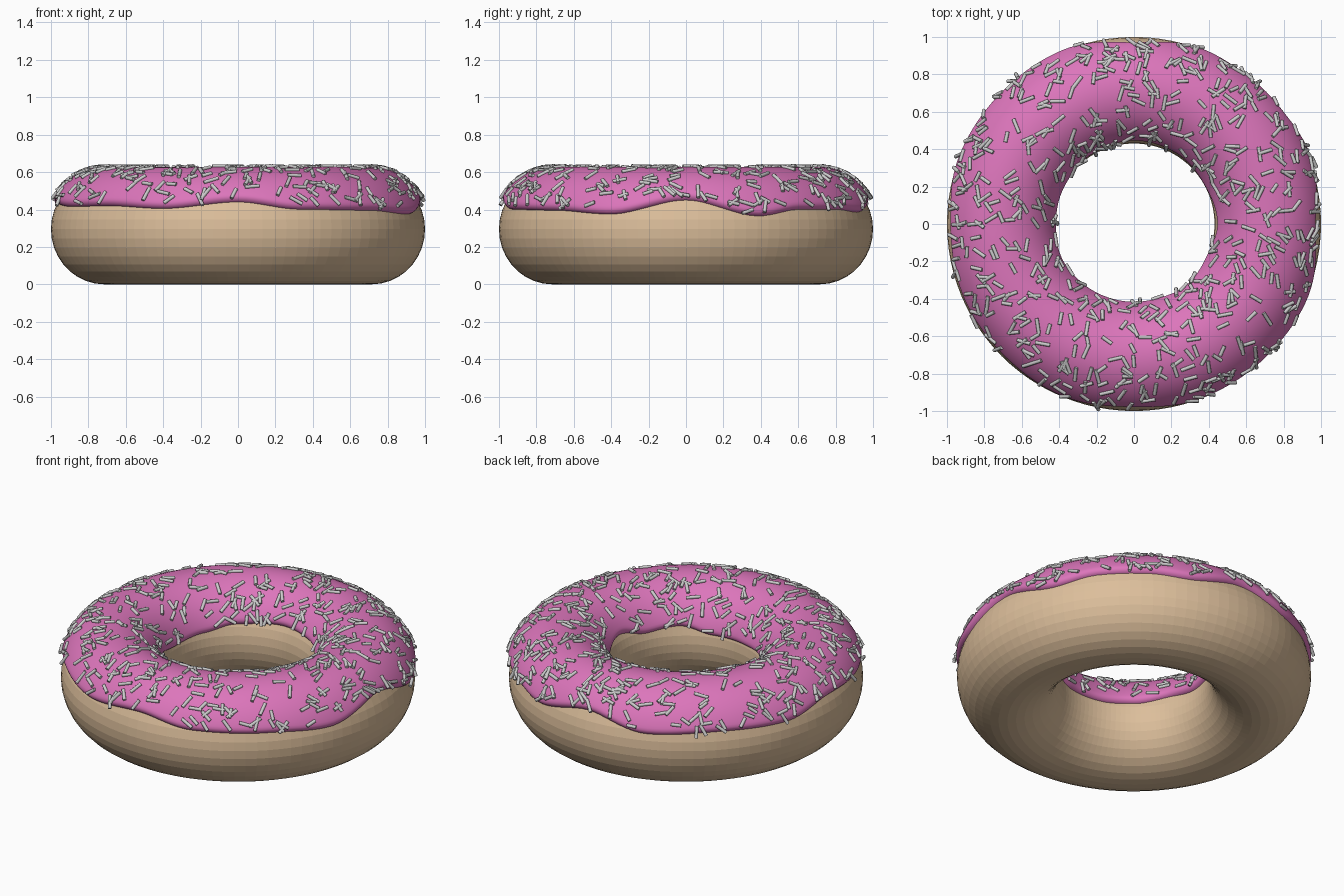
import bpy, bmesh, math, random
from mathutils import Vector, Matrix

if "Cube" in bpy.data.objects:
    bpy.data.objects.remove(bpy.data.objects["Cube"])

random.seed(7)
R, RX, RZ, CZ = 0.715, 0.285, 0.295, 0.295   # ring radius, section radii, centre height


def material(name, rgb):
    m = bpy.data.materials.new(name)
    m.diffuse_color = (*rgb, 1)
    m.use_nodes = True
    m.node_tree.nodes["Principled BSDF"].inputs["Base Color"].default_value = m.diffuse_color
    return m


def finish(name, bm, mat=None, smooth=False):
    bmesh.ops.recalc_face_normals(bm, faces=bm.faces)
    for f in bm.faces:
        f.smooth = smooth
    me = bpy.data.meshes.new(name)
    bm.to_mesh(me)
    bm.free()
    ob = bpy.data.objects.new(name, me)
    bpy.context.collection.objects.link(ob)
    if mat:
        me.materials.append(mat)
    return ob


def point(theta, phi, off=0.0):
    """Point on the ring surface, pushed out by off."""
    r = R + (RX + off) * math.cos(phi)
    return Vector((r * math.cos(theta), r * math.sin(theta), CZ + (RZ + off) * math.sin(phi)))


def sweep(bm, rows, closed):
    """Skin a loop of section rows."""
    vs = [[bm.verts.new(p) for p in row] for row in rows]
    n, m = len(vs), len(vs[0])
    for i in range(n):
        a, b = vs[i], vs[(i + 1) % n]
        for j in range(m if closed else m - 1):
            k = (j + 1) % m
            bm.faces.new((a[j], b[j], b[k], a[k]))


def edge_phi(keys, theta):
    """Section angle of the wavy icing edge, from (degrees, height) keys."""
    d = math.degrees(theta) % 360
    ring = keys + [(keys[0][0] + 360, keys[0][1])]
    for (a, za), (b, zb) in zip(ring, ring[1:]):
        if a <= d <= b:
            t = (d - a) / (b - a)
            t = t * t * (3 - 2 * t)
            return math.asin((za + (zb - za) * t - CZ) / RZ)
    return 0.3


OUTER = [(0, .45), (23, .365), (38, .40), (55, .40), (68, .385), (90, .45), (112, .385),
         (135, .40), (160, .39), (180, .435), (205, .415), (225, .42), (246, .405),
         (270, .44), (290, .40), (315, .395), (336, .375)]
INNER = [(0, .43), (30, .40), (60, .42), (90, .43), (125, .41), (150, .38), (180, .365),
         (205, .39), (230, .37), (255, .36), (285, .36), (310, .40), (335, .385)]


def limits(theta):
    return edge_phi(OUTER, theta), math.pi - edge_phi(INNER, theta)


def thickness(phi):
    return 0.028 + 0.010 * max(0, math.sin(phi)) ** 2


# Dough ring
bm = bmesh.new()
N, M = 96, 36
sweep(bm, [[point(2 * math.pi * i / N, 2 * math.pi * j / M) for j in range(M)]
           for i in range(N)], True)
finish("dough", bm, material("dough", (0.72, 0.52, 0.33)))

# Icing cap with wavy, rounded edges
bm = bmesh.new()
N, M, LIP = 144, 36, 0.10
rows = []
for i in range(N):
    th = 2 * math.pi * i / N
    lo, hi = limits(th)
    row = []
    for j in range(M + 1):
        s = 0.5 - 0.5 * math.cos(math.pi * j / M)      # points bunch at the edges
        phi = lo + (hi - lo) * s
        d = min(1, min(phi - lo, hi - phi) / LIP)
        lip = math.sqrt(max(0, 1 - (1 - d) ** 2))
        row.append(point(th, phi, -0.004 + (thickness(phi) + 0.004) * lip))
    rows.append(row)
sweep(bm, rows, False)
finish("icing", bm, material("icing", (0.72, 0.18, 0.50)), True)

# Sprinkles lying at random on the icing
bm = bmesh.new()
count = 0
while count < 620:
    th = random.uniform(0, 2 * math.pi)
    lo, hi = limits(th)
    phi = random.uniform(lo + 0.03, hi - 0.03)
    if random.random() > R + RX * math.cos(phi):       # even spread by area
        continue
    n = Vector((math.cos(phi) * math.cos(th), math.cos(phi) * math.sin(th), math.sin(phi)))
    along = Vector((-math.sin(th), math.cos(th), 0))
    d = Matrix.Rotation(random.uniform(0, math.pi), 3, n) @ along
    rot = d.to_track_quat('Z', 'Y').to_matrix().to_4x4()
    pos = point(th, phi, thickness(phi) + 0.003)
    bmesh.ops.create_cone(bm, cap_ends=True, segments=8, radius1=0.010, radius2=0.010,
                          depth=random.uniform(0.055, 0.085),
                          matrix=Matrix.Translation(pos) @ rot)
    count += 1
sprinkles = finish("sprinkles", bm)
bpy.context.view_layer.objects.active = sprinkles
sprinkles.select_set(True)
bpy.ops.object.shade_smooth_by_angle(angle=math.radians(50))
